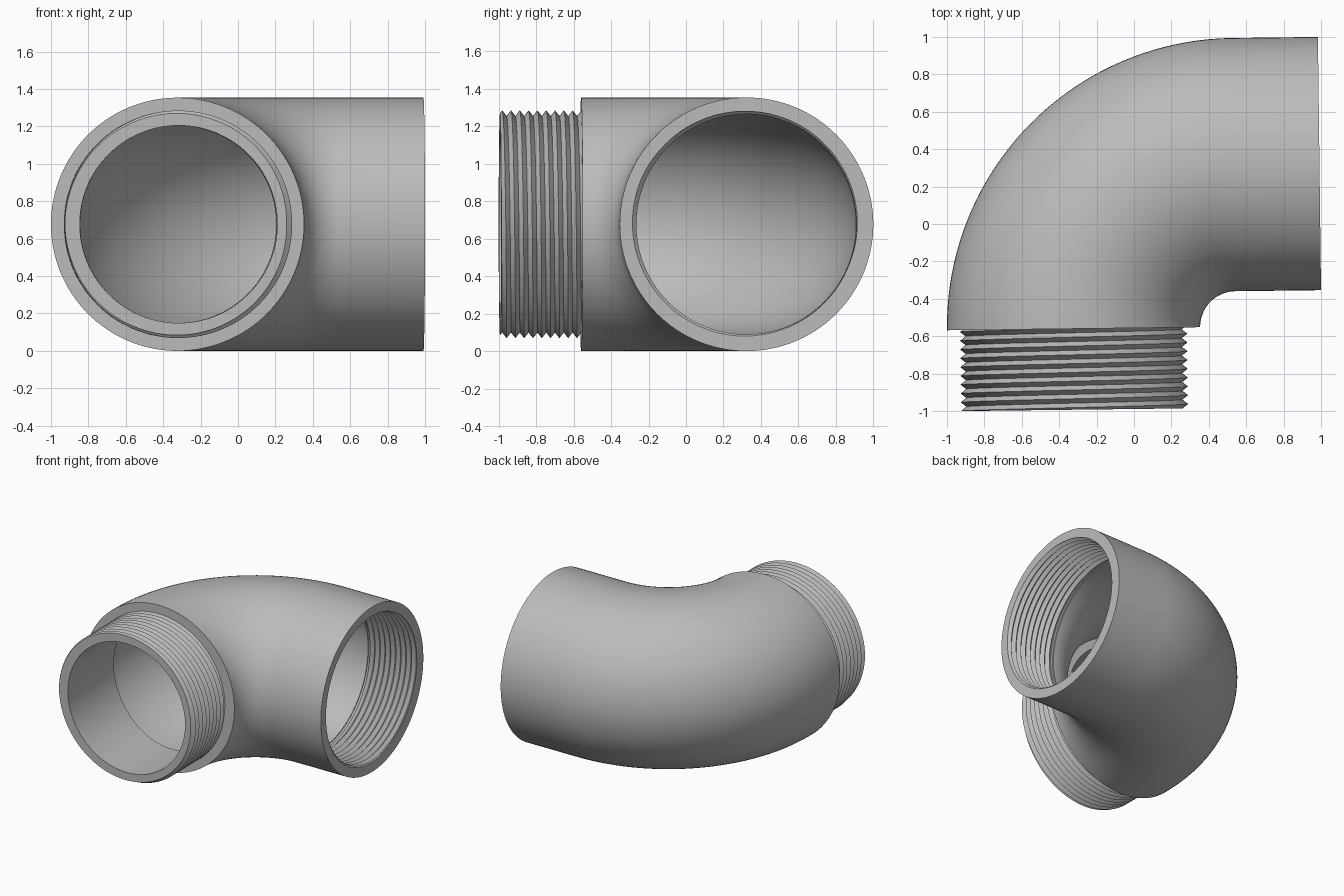
import bpy, bmesh
from math import pi, sin, cos, ceil
from mathutils import Vector, Matrix

if "Cube" in bpy.data.objects:
    bpy.data.objects.remove(bpy.data.objects["Cube"])

SEGMENTS = 128
OUTER, BORE, SPIGOT_BORE = 0.677, 0.592, 0.528
BEND_R = 0.867
BEND_CENTRE = Vector((0.537, -0.556, OUTER))
ARC = BEND_R * pi / 2
END = ARC + 0.4585          # socket mouth, measured along the centre line
SPIGOT = 0.433              # threaded length
PITCH = 0.047
TILT = Matrix.Rotation(0.0122, 4, 'Z')

grey = bpy.data.materials.new("pipe_grey")
grey.use_nodes = True
grey.diffuse_color = (0.5, 0.5, 0.5, 1)
grey.node_tree.nodes["Principled BSDF"].inputs["Base Color"].default_value = (0.5, 0.5, 0.5, 1)


def place(s, r, a):
    """Point at distance s along the centre line, radius r, angle a."""
    bend = min(max(s, 0), ARC) / BEND_R
    out = Vector((-cos(bend), sin(bend), 0))
    along = Vector((sin(bend), cos(bend), 0))
    straight = s - min(max(s, 0), ARC)
    centre = BEND_CENTRE + out * BEND_R + along * straight
    return TILT @ (centre + out * r * cos(a) + Vector((0, 0, r * sin(a))))


def thread(start, stop, root, crest, a):
    """Profile of a helical V thread at angle a."""
    points = []
    for k in range(-3, 2 * ceil((stop - start) / PITCH) + 3):
        s = start + PITCH * (k / 2 + a / (2 * pi))
        s = min(max(s, start), stop)
        phase = ((s - start) / PITCH - a / (2 * pi)) % 1
        points.append((s, root + (crest - root) * abs(1 - 2 * phase)))
    return points


def sweep_round(name, profile):
    """Spin a closed, angle-dependent profile around the centre line."""
    bm = bmesh.new()
    rows = []
    for i in range(SEGMENTS + 1):
        a = 2 * pi * i / SEGMENTS
        rows.append([bm.verts.new(place(s, r, a)) for s, r in profile(a)])
    n = len(rows[0])
    for p, q in zip(rows, rows[1:]):
        for j in range(n):
            k = (j + 1) % n
            bm.faces.new((p[j], p[k], q[k], q[j]))
    bmesh.ops.remove_doubles(bm, verts=bm.verts, dist=0.00005)
    bmesh.ops.recalc_face_normals(bm, faces=bm.faces)
    mesh = bpy.data.meshes.new(name)
    bm.to_mesh(mesh)
    bm.free()
    mesh.materials.append(grey)
    obj = bpy.data.objects.new(name, mesh)
    bpy.context.collection.objects.link(obj)
    bpy.ops.object.select_all(action='DESELECT')
    obj.select_set(True)
    bpy.context.view_layer.objects.active = obj
    bpy.ops.object.shade_smooth_by_angle(angle=pi / 6)


def elbow_profile(a):
    stations = [ARC * i / 40 for i in range(41)]
    outside = [(s, OUTER) for s in stations] + [(END, OUTER)]
    socket = thread(END - 0.42, END, 0.612, 0.588, a)[::-1]
    inside = [(END - 0.42, BORE + 0.008), (END - 0.44, BORE + 0.008), (END - 0.44, BORE)]
    inside += [(s, BORE) for s in stations[:0:-1]]
    return outside + socket + inside + [(0.01, BORE), (0, 0.57)]


def spigot_profile(a):
    ledge = 0.1
    male = thread(-SPIGOT, 0, 0.578, 0.608, a)
    return male + [(0, 0.61), (ledge, 0.61), (ledge, SPIGOT_BORE), (0, SPIGOT_BORE), (-SPIGOT, SPIGOT_BORE)]


# Curved body with an internally threaded socket
sweep_round("elbow_body", elbow_profile)
# Externally threaded end with a narrower bore
sweep_round("threaded_spigot", spigot_profile)
